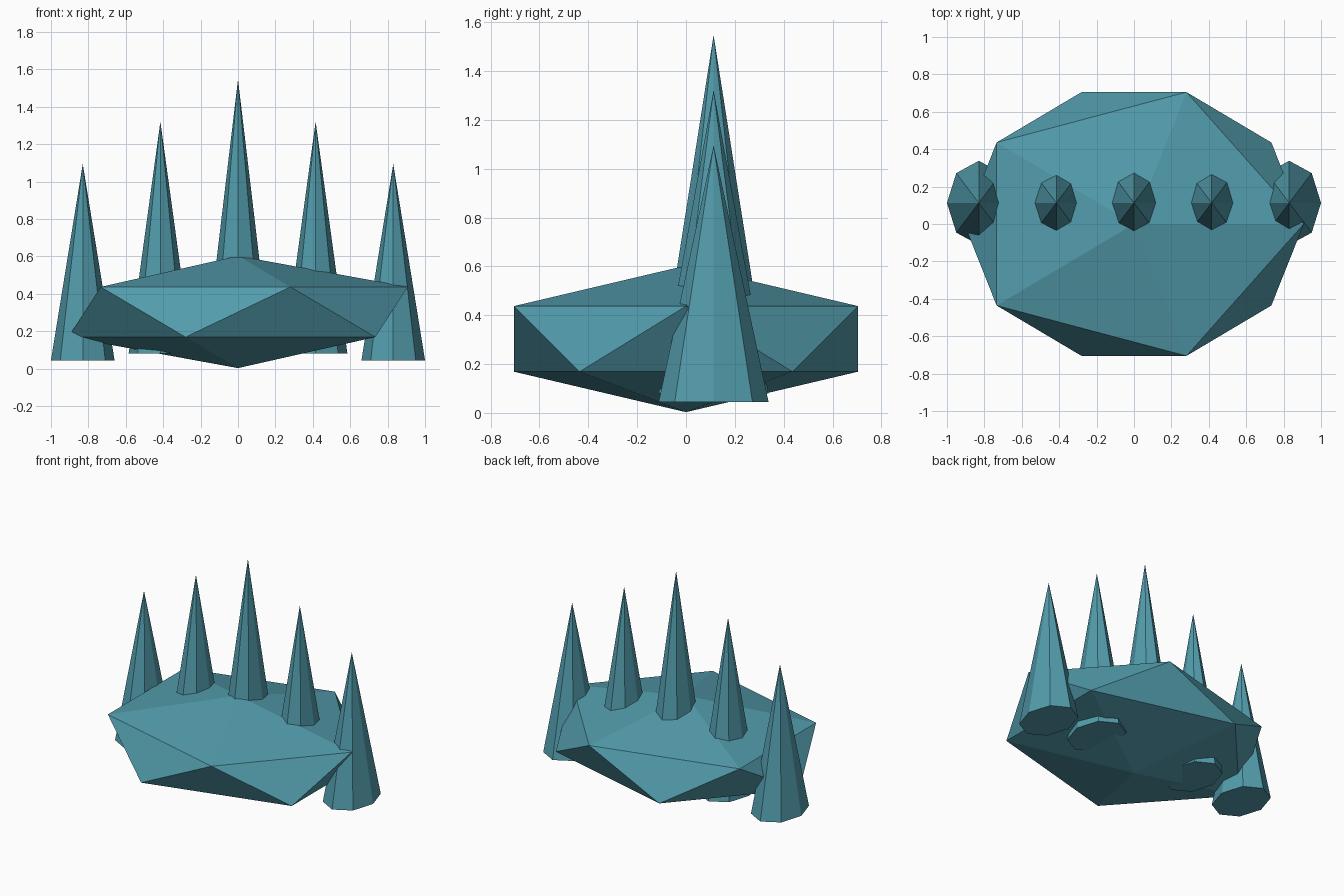
import bpy

if "Cube" in bpy.data.objects:
    bpy.data.objects.remove(bpy.data.objects["Cube"])

# Single teal colour for everything
teal = bpy.data.materials.new("teal")
teal.diffuse_color = (0.085, 0.33, 0.41, 1)
teal.use_nodes = True
teal.node_tree.nodes["Principled BSDF"].inputs["Base Color"].default_value = teal.diffuse_color


def finish(obj, name):
    obj.name = name
    obj.data.materials.append(teal)


# Flattened faceted body
bpy.ops.mesh.primitive_ico_sphere_add(subdivisions=1, radius=1, location=(0, 0, 0.303))
body = bpy.context.object
body.scale = (1.015, 0.829, 0.3)
finish(body, "body")


# Eight-sided spike, wider from front to back
def spike(name, x, base, tip):
    bpy.ops.mesh.primitive_cone_add(vertices=8, radius1=1, radius2=0, depth=1,
                                    location=(x, 0.113, (base + tip) / 2))
    obj = bpy.context.object
    obj.scale = (0.17, 0.225, tip - base)
    finish(obj, name)


# Row of spikes, tallest in the middle
spike("centre_spike", 0, 0.115, 1.547)
for side, s in (("left", -1), ("right", 1)):
    spike(side + "_inner_spike", s * 0.415, 0.08, 1.321)
    spike(side + "_outer_spike", s * 0.83, 0.045, 1.095)
